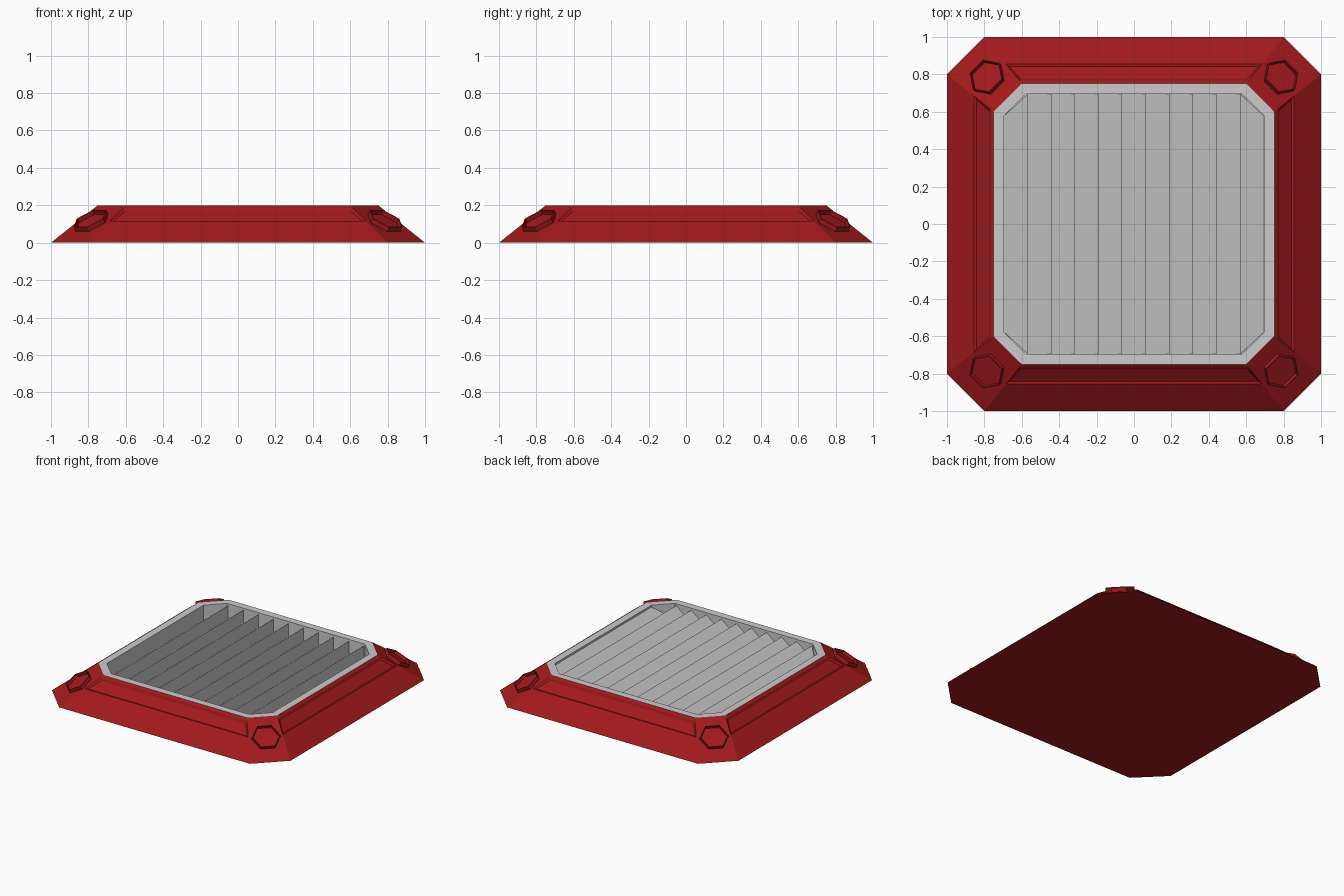
import bpy, bmesh, math
from mathutils import Vector, Matrix

if "Cube" in bpy.data.objects:
    bpy.data.objects.remove(bpy.data.objects["Cube"])

red = bpy.data.materials.new("red_paint")
red.diffuse_color = (0.36, 0.01, 0.012, 1)
red.use_nodes = True
red.node_tree.nodes["Principled BSDF"].inputs["Base Color"].default_value = red.diffuse_color


def finish(bm, name, mat=None):
    bm.normal_update()
    me = bpy.data.meshes.new(name)
    bm.to_mesh(me)
    bm.free()
    ob = bpy.data.objects.new(name, me)
    bpy.context.collection.objects.link(ob)
    if mat:
        me.materials.append(mat)
    return ob


def octagon(h, c, z):
    # square of half size h with cut corners, long sides first
    return [Vector(p) for p in ((c, -h, z), (h, -c, z), (h, c, z), (c, h, z),
                                (-c, h, z), (-h, c, z), (-h, -c, z), (-c, -h, z))]


def loft(bm, rings):
    # counter-clockwise rings joined by quads
    loops = [[bm.verts.new(p) for p in r] for r in rings]
    rows = []
    for a, b in zip(loops, loops[1:]):
        n = len(a)
        rows.append([bm.faces.new((a[i], a[(i + 1) % n], b[(i + 1) % n], b[i])) for i in range(n)])
    return loops, rows


# Sloped red housing with a shallow sunken strip along each side
bm = bmesh.new()
rings = [octagon(1 - .25 * t, .8 - .2 * t, .2 * t) for t in (0, .58, .93, 1)]
loops, rows = loft(bm, rings)
bm.faces.new(loops[0][::-1])
bm.normal_update()
bmesh.ops.inset_individual(bm, faces=rows[1][1::2], thickness=.02, depth=-.01)
finish(bm, "housing", red)

# Grey rim, inner wall and floor of the opening
bm = bmesh.new()
loops, _ = loft(bm, [octagon(.75, .6, .2), octagon(.695, .578, .2), octagon(.695, .578, .08)])
bm.faces.new(loops[-1])
finish(bm, "rim")

# Saw-tooth slats, each rising to +x and dropping vertically
bm = bmesh.new()
count, w = 11, .695
pitch = 2 * w / count


def half_length(x):
    return min(w, .578 + (w - abs(x)))


for i in range(count):
    x0 = -w + i * pitch
    x1 = x0 + pitch
    a, b = half_length(x0), half_length(x1)
    l0, l1 = bm.verts.new((x0, -a, .085)), bm.verts.new((x0, a, .085))
    h0, h1 = bm.verts.new((x1, -b, .185)), bm.verts.new((x1, b, .185))
    d0, d1 = bm.verts.new((x1, -b, .085)), bm.verts.new((x1, b, .085))
    bm.faces.new((l0, h0, h1, l1))
    bm.faces.new((h0, d0, d1, h1))
    bm.faces.new((l0, d0, h0))
    bm.faces.new((l1, h1, d1))
finish(bm, "slats")


# Hexagonal corner bolts with a shallow socket
def hexagon(r, z):
    return [Vector((r * math.cos(k * math.pi / 3), r * math.sin(k * math.pi / 3), z)) for k in range(6)]


tilt = math.atan2(.2, .318)
for k, name in enumerate(("back_right", "back_left", "front_left", "front_right")):
    bm = bmesh.new()
    loops, _ = loft(bm, [hexagon(.1, -.01), hexagon(.1, .027), hexagon(.094, .027), hexagon(.094, .002)])
    bm.faces.new(loops[-1])
    yaw = math.radians(45 + 90 * k)
    place = (Matrix.Rotation(yaw, 4, 'Z') @ Matrix.Translation((1.105, 0, .106))
             @ Matrix.Rotation(tilt, 4, 'Y') @ Matrix.Rotation(math.pi / 2, 4, 'Z'))
    bm.transform(place)
    finish(bm, "bolt_" + name, red)
